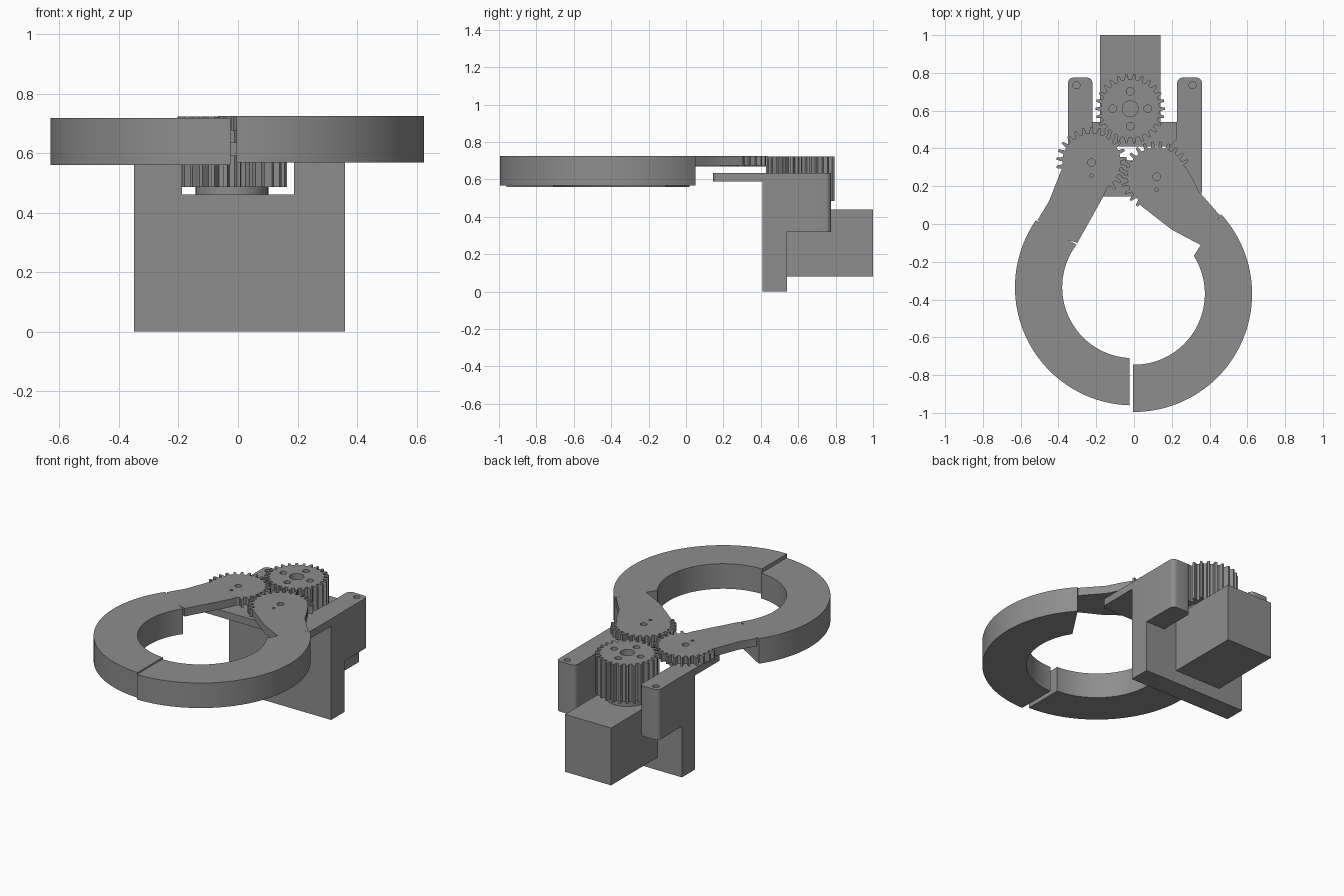
import bpy, bmesh, math
from math import cos, sin, radians, pi

if "Cube" in bpy.data.objects:
    bpy.data.objects.remove(bpy.data.objects["Cube"])

grey = bpy.data.materials.new("plain_grey")
grey.diffuse_color = (0.27, 0.27, 0.27, 1)
grey.use_nodes = True
grey.node_tree.nodes["Principled BSDF"].inputs["Base Color"].default_value = grey.diffuse_color


def prism(name, pts, z0, z1):
    """Extrude a flat outline from z0 up to z1."""
    bm = bmesh.new()
    bottom = [bm.verts.new((x, y, z0)) for x, y in pts]
    face = bm.faces.new(bottom)
    top = bmesh.ops.extrude_face_region(bm, geom=[face])["geom"]
    for v in top:
        if isinstance(v, bmesh.types.BMVert):
            v.co.z = z1
    bmesh.ops.recalc_face_normals(bm, faces=bm.faces)
    me = bpy.data.meshes.new(name)
    bm.to_mesh(me)
    bm.free()
    me.materials.append(grey)
    ob = bpy.data.objects.new(name, me)
    bpy.context.collection.objects.link(ob)
    return ob


def arc(c, r, a0, a1, n):
    return [(c[0] + r * cos(radians(a0 + (a1 - a0) * i / n)),
             c[1] + r * sin(radians(a0 + (a1 - a0) * i / n))) for i in range(n + 1)]


def disc(name, c, r, z0, z1, n=32):
    return prism(name, arc(c, r, 0, 360, n)[:-1], z0, z1)


def rect(x0, x1, y0, y1):
    return [(x0, y0), (x1, y0), (x1, y1), (x0, y1)]


def rounded(x0, x1, y0, y1, r, front, back):
    """Rectangle with rounded front and/or back corners."""
    f, b = (r if front else 1e-3), (r if back else 1e-3)
    return (arc((x0 + f, y0 + f), f, 180, 270, 6) + arc((x1 - f, y0 + f), f, 270, 360, 6) +
            arc((x1 - b, y1 - b), b, 0, 90, 6) + arc((x0 + b, y1 - b), b, 90, 180, 6))


def combine(ob, others, operation):
    """Apply booleans and remove the helper solids."""
    for o in others:
        m = ob.modifiers.new("bool", 'BOOLEAN')
        m.operation, m.solver, m.object = operation, 'EXACT', o
        dg = bpy.context.evaluated_depsgraph_get()
        me = bpy.data.meshes.new_from_object(ob.evaluated_get(dg))
        ob.modifiers.clear()
        ob.data = me
        bpy.data.objects.remove(o)


def gear_outline(c, teeth, root, tip, a0=0, a1=360, phase=0):
    """Gear profile with teeth only between angles a0 and a1."""
    pts, step = [], 360 / teeth
    for i in range(teeth):
        a = i * step + phase
        toothed = a0 <= a <= a1
        for da, r in ((-.29, root), (-.14, tip), (.14, tip), (.29, root)):
            t = radians(a + da * step)
            r = r if toothed else root
            pts.append((c[0] + r * cos(t), c[1] + r * sin(t)))
    return pts


# Bracket: wall, two rear arms, bearing shelf, gear clearance, screw holes
bracket = prism("bracket", rect(-.35, .36, .41, .54), 0, .635)
arms = [prism("arm", rounded(x0, x1, .42, .775, .03, False, True), .32, .635)
        for x0, x1 in ((-.35, -.22), (.228, .36))]
shelf = prism("shelf", rounded(-.35, .36, .145, .53, .03, True, False), .59, .635)
combine(bracket, arms + [shelf], 'UNION')
curve = [(min(max(x, -.221), .229), y) for x, y in arc((0, .61), .275, 216, 324, 32)]
clearance = prism("clearance", [(-.221, .9)] + curve + [(.229, .9)], .46, .9)
screws = [disc("screw_hole", (x, .735), .019, .5, .8) for x in (-.305, .31)]
combine(bracket, [clearance] + screws, 'DIFFERENCE')

# Motor block and hub
prism("motor", rect(-.18, .14, .54, 1), .08, .44)
disc("hub", (-.02, .61), .122, .44, .495, 48)

# Drive gear with centre bore and four bolt holes
gc = (-.02, .61)
drive = prism("drive_gear", gear_outline(gc, 26, .155, .184), .485, .722)
bores = [disc("bore", gc, .042, .4, .9)]
bores += [disc("bolt_hole", (gc[0] + .092 * cos(k * pi / 2), gc[1] + .092 * sin(k * pi / 2)),
               .02, .4, .9, 24) for k in range(4)]
combine(drive, bores, 'DIFFERENCE')


def finger(name, c, gap, inner, outer, gear_c, teeth, arm, z0, z1, side):
    """Half ring grip with a thin arm ending in a partial gear."""
    ro, ri = .625, .375

    def ang(a):
        return a if side > 0 else 180 - a

    def gap_angle(r):
        return -90 + math.degrees(math.asin(side * (gap - c[0]) / r))

    pts = arc(c, ro, ang(gap_angle(ro)), ang(outer), 64)
    pts += arc(c, ri, ang(inner), ang(gap_angle(ri)), 64)
    ob = prism(name, pts, z0, z1)
    thin = z1 - .05
    parts = [prism("arm_plate", arm, thin, z1),
             prism("arm_gear", gear_outline(gear_c, 26, .155, .187, *teeth), thin, z1)]
    combine(ob, parts, 'UNION')
    holes = [disc("pivot_hole", gear_c, .02, .5, .9, 24),
             disc("pin_hole", (gear_c[0], gear_c[1] - .068), .009, .5, .9, 16)]
    combine(ob, holes, 'DIFFERENCE')


finger("left_finger", (-.005, -.335), -.025, 36.9, 34.6, (-.225, .325), (-58, 190, -62),
       [(-.3, -.1), (-.16, .15), (-.12, .25), (-.225, .4), (-.37, .32), (-.395, .26), (-.45, .12),
        (-.484, .064), (-.51, .022), (-.45, -.05)], .56, .718, -1)
finger("right_finger", (0, -.37), -.005, 32.5, 42.4, (.12, .25), (18, 240, 0),
       [(.36, -.115), (.2, -.03), (.02, .11), (.06, .3), (.2, .35), (.275, .3), (.31, .24),
        (.345, .17), (.4, .108), (.455, .045)], .568, .725, 1)

# Smooth the curved walls, keep the edges sharp
for ob in bpy.context.scene.objects:
    ob.select_set(True)
    bpy.context.view_layer.objects.active = ob
bpy.ops.object.shade_smooth_by_angle(angle=radians(25))
